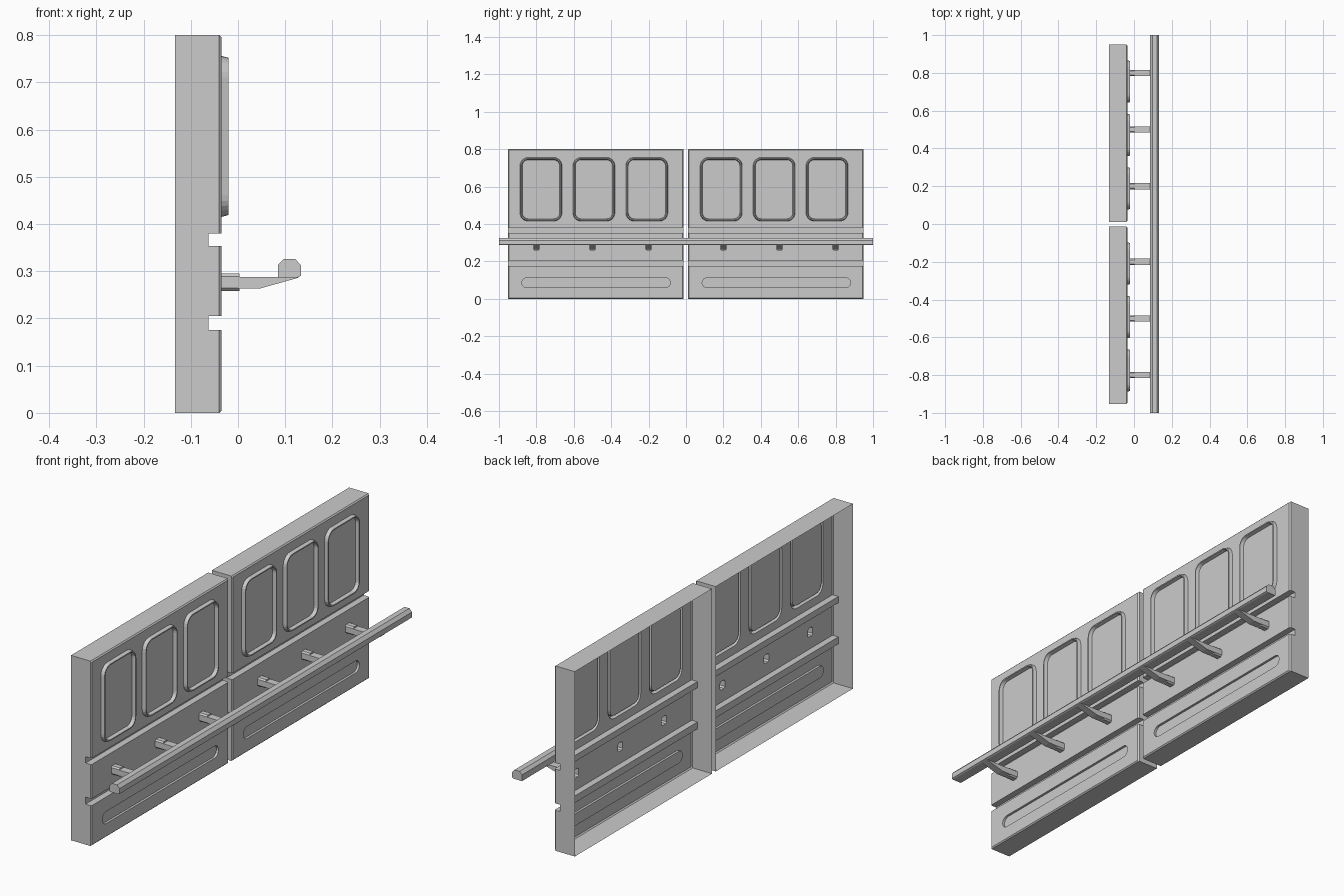
import bpy, bmesh, math

if "Cube" in bpy.data.objects:
    bpy.data.objects.remove(bpy.data.objects["Cube"])

BACK, FACE, GROOVE, C = -0.133, -0.035, -0.063, 0.005
BRACKETS = (0.2, 0.5, 0.8)
HALF_W = 0.0165


def finish(name, bm, front_sheet=False):
    bmesh.ops.remove_doubles(bm, verts=bm.verts[:], dist=1e-5)
    bmesh.ops.recalc_face_normals(bm, faces=bm.faces[:])
    if front_sheet:
        # an open sheet: make sure its show face points to +x
        if sum(f.normal.x * f.calc_area() for f in bm.faces) < 0:
            bmesh.ops.reverse_faces(bm, faces=bm.faces[:])
    me = bpy.data.meshes.new(name)
    bm.to_mesh(me)
    bm.free()
    ob = bpy.data.objects.new(name, me)
    bpy.context.collection.objects.link(ob)
    return ob


def prism(name, profile, y0, y1):
    """Extrude an (x, z) profile along y."""
    bm = bmesh.new()
    a = [bm.verts.new((x, y0, z)) for x, z in profile]
    b = [bm.verts.new((x, y1, z)) for x, z in profile]
    n = len(profile)
    for i in range(n):
        j = (i + 1) % n
        bm.faces.new((a[i], a[j], b[j], b[i]))
    bm.faces.new(a)
    bm.faces.new(b)
    return finish(name, bm)


def rounded(y0, y1, z0, z1, r, seg, inset=0.0):
    """Rounded rectangle in the (y, z) plane."""
    pts = []
    rr = r - inset
    for k, (cy, cz) in enumerate(((y1 - r, z1 - r), (y0 + r, z1 - r),
                                  (y0 + r, z0 + r), (y1 - r, z0 + r))):
        for s in range(seg + 1):
            t = math.pi / 2 * (k + s / seg)
            p = (cy + rr * math.cos(t), cz + rr * math.sin(t))
            if not pts or math.dist(p, pts[-1]) > 1e-5:
                pts.append(p)
    if math.dist(pts[0], pts[-1]) < 1e-5:
        pts.pop()
    return pts


def loop(bm, pts, x):
    return [bm.verts.new((x, y, z)) for y, z in pts]


def flat_with_reliefs(bm, y0, y1, z0, z1, reliefs):
    """Flat strip of the sheet; each relief is a list of (outline, x) steps."""
    outer = loop(bm, [(y0, z0), (y1, z0), (y1, z1), (y0, z1)], FACE)
    rings = [outer]
    stacks = []
    for steps in reliefs:
        stack = [loop(bm, pts, x) for pts, x in steps]
        stacks.append(stack)
        rings.append(stack[0])
    edges = [bm.edges.new((r[i], r[(i + 1) % len(r)]))
             for r in rings for i in range(len(r))]
    bmesh.ops.triangle_fill(bm, edges=edges, use_beauty=True,
                            use_dissolve=False, normal=(1, 0, 0))
    for stack in stacks:
        for a, b in zip(stack, stack[1:]):
            n = len(a)
            for i in range(n):
                j = (i + 1) % n
                bm.faces.new((a[i], a[j], b[j], b[i]))
        bm.faces.new(stack[-1])


def panel(name, y0, y1, side):
    bm = bmesh.new()
    # pressed sheet profile, with two grooves
    prof = [(BACK, 0), (FACE - C, 0), (FACE, C),
            (FACE, 0.175), (GROOVE, 0.175), (GROOVE, 0.205), (FACE, 0.205),
            (FACE, 0.353), (GROOVE, 0.353), (GROOVE, 0.38), (FACE, 0.38),
            (FACE, 0.8 - C), (FACE - C, 0.8), (BACK, 0.8)]
    flats = {2, 6, 10}
    ends = []
    for ya, yb in ((y0, y0 + C), (y1, y1 - C)):
        cap = [bm.verts.new((min(x, FACE - C), ya, z)) for x, z in prof]
        inner = [bm.verts.new((x, yb, z)) for x, z in prof]
        bm.faces.new(cap)
        for i in range(len(prof) - 1):
            bm.faces.new((cap[i], cap[i + 1], inner[i + 1], inner[i]))
        ends.append(inner)
    a, b = ends
    for i in range(len(prof) - 1):
        if i not in flats:
            bm.faces.new((a[i], a[i + 1], b[i + 1], b[i]))

    ya, yb = y0 + C, y1 - C
    # long shallow slot in the lower strip
    slot = rounded(y0 + 0.075, y1 - 0.07, 0.06, 0.112, 0.026, 6)
    flat_with_reliefs(bm, ya, yb, C, 0.175, [[(slot, FACE), (slot, FACE - 0.01)]])
    # chamfered bracket sockets in the middle strip
    sockets = []
    for d in BRACKETS:
        s = rounded(side * d - HALF_W, side * d + HALF_W, 0.258, 0.295, 0.006, 1)
        sockets.append([(s, FACE), (s, 0.003)])
    flat_with_reliefs(bm, ya, yb, 0.205, 0.353, sockets)
    # raised rounded frames in the upper strip
    frames = []
    for k in range(3):
        w = y0 + 0.064 + k * 0.283
        frames.append([(rounded(w, w + 0.225, 0.415, 0.756, 0.045, 6, ins), x)
                       for ins, x in ((0, FACE), (0.004, -0.02),
                                      (0.009, -0.02), (0.013, FACE))])
    flat_with_reliefs(bm, ya, yb, 0.38, 0.8 - C, frames)
    return finish(name, bm, True)


# two pressed panels, open at the back
panel("left_panel", -0.952, -0.0135, -1)
panel("right_panel", 0.0115, 0.95, 1)

# brackets tapering out to the rail
for side, label in ((-1, "left"), (1, "right")):
    for n, d in enumerate(BRACKETS, 1):
        y = side * d
        prism(f"{label}_bracket_{n}",
              [(0.0, 0.263), (0.045, 0.263), (0.131, 0.287), (0.0, 0.288)],
              y - HALF_W, y + HALF_W)

# long hand rail with chamfered top
prism("rail", [(0.085, 0.287), (0.126, 0.287), (0.133, 0.29), (0.133, 0.313),
               (0.121, 0.326), (0.097, 0.326), (0.085, 0.314)], -1, 1)
